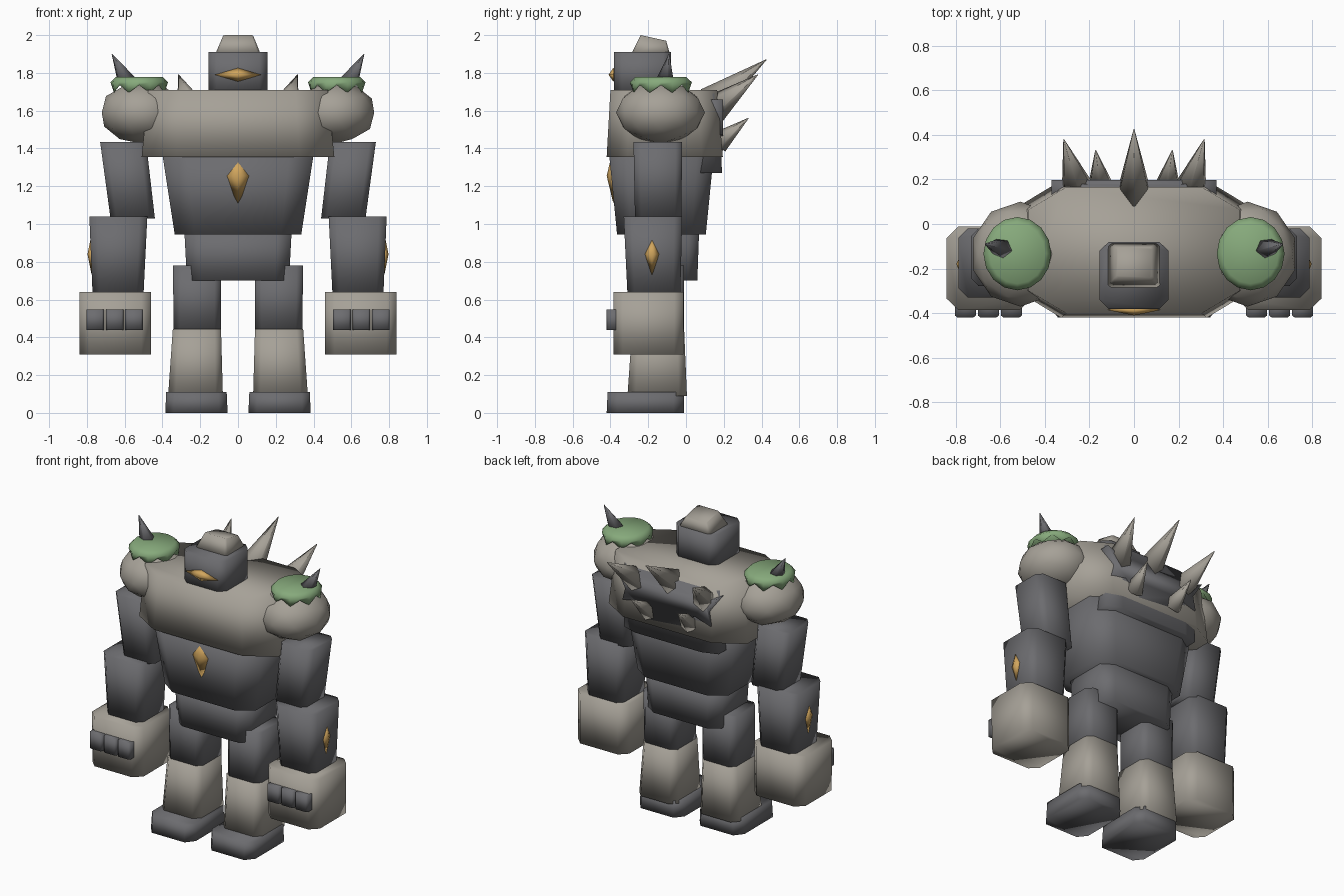
import bpy, bmesh, math
from mathutils import Vector, Matrix

old = bpy.data.objects.get("Cube")
if old:
    bpy.data.objects.remove(old, do_unlink=True)


def material(name, rgb):
    m = bpy.data.materials.new(name)
    m.use_nodes = True
    m.diffuse_color = (*rgb, 1)
    m.node_tree.nodes["Principled BSDF"].inputs["Base Color"].default_value = (*rgb, 1)
    return m


PALE = material("pale stone", (0.38, 0.355, 0.31))
DARK = material("dark stone", (0.15, 0.15, 0.16))
MOSS = material("moss green", (0.24, 0.40, 0.20))
GOLD = material("amber gold", (0.64, 0.38, 0.11))


def finish(name, bm, mat):
    bmesh.ops.recalc_face_normals(bm, faces=bm.faces)
    for f in bm.faces:
        f.smooth = True
    me = bpy.data.meshes.new(name)
    bm.to_mesh(me)
    bm.free()
    me.materials.append(mat)
    ob = bpy.data.objects.new(name, me)
    bpy.context.collection.objects.link(ob)
    return ob


def loft(name, rings, mat):
    """Skin equal-length rings of points and cap both ends."""
    bm = bmesh.new()
    loops = [[bm.verts.new(p) for p in ring] for ring in rings]
    n = len(loops[0])
    for a, b in zip(loops, loops[1:]):
        for i in range(n):
            j = (i + 1) % n
            bm.faces.new((a[i], a[j], b[j], b[i]))
    bm.faces.new(loops[0][::-1])
    bm.faces.new(loops[-1])
    return finish(name, bm, mat)


def octagon(z, x0, x1, y0, y1, c):
    """Rectangle at height z with its corners cut by the share c."""
    cx, cy, hx, hy = (x0 + x1) / 2, (y0 + y1) / 2, (x1 - x0) / 2, (y1 - y0) / 2
    k = 1 - c
    shape = ((1, -k), (1, k), (k, 1), (-k, 1), (-1, k), (-1, -k), (-k, -1), (k, -1))
    return [Vector((cx + hx * u, cy + hy * v, z)) for u, v in shape]


def block(name, low, high, mat, c=0.27, side=1):
    """Tapered stone block from two sections (z, x0, x1, y0, y1)."""
    rings = [octagon(*s, c) for s in (low, high)]
    return loft(name, [[(p.x * side, p.y, p.z) for p in r] for r in rings], mat)


def spike(name, base, tip, radius, mat, sides=6):
    base, tip = Vector(base), Vector(tip)
    axis = tip - base
    bm = bmesh.new()
    bmesh.ops.create_cone(bm, cap_ends=True, segments=sides, radius1=radius, radius2=0.002,
                          depth=axis.length)
    turn = axis.to_track_quat('Z', 'Y').to_matrix().to_4x4()
    bm.transform(Matrix.Translation((base + tip) / 2) @ turn)
    return finish(name, bm, mat)


def gem(name, centre, half):
    """Eight-sided diamond."""
    c, h = Vector(centre), Vector(half)
    bm = bmesh.new()
    x0, x1, y0, y1, z0, z1 = [bm.verts.new(c + s * h[a] * Vector([float(i == a) for i in range(3)]))
                              for a in range(3) for s in (-1, 1)]
    for x in (x0, x1):
        for y in (y0, y1):
            for z in (z0, z1):
                bm.faces.new((x, y, z))
    return finish(name, bm, GOLD)


# Trunk
block("pelvis", (0.70, -0.27, 0.27, -0.30, 0.06), (0.98, -0.285, 0.285, -0.31, 0.07), DARK)
block("abdomen", (0.945, -0.335, 0.335, -0.365, 0.105), (1.40, -0.405, 0.405, -0.41, 0.15), DARK, 0.32)
block("chest", (1.355, -0.51, 0.51, -0.42, 0.195), (1.71, -0.475, 0.475, -0.40, 0.165), PALE, 0.36)
gem("chest_gem", (0, -0.385, 1.255), (0.083, 0.035, 0.145))

# Craggy back slab
block("back_slab", (1.27, -0.35, 0.35, -0.05, 0.19), (1.69, -0.35, 0.35, -0.05, 0.18), DARK, 0.3)
crag = [(-0.37, 1.66), (-0.28, 1.62), (-0.2, 1.69), (0.2, 1.69), (0.29, 1.63), (0.37, 1.66),
        (0.31, 1.55), (0.33, 1.47), (0.22, 1.49), (0.12, 1.39), (-0.1, 1.41), (-0.2, 1.5),
        (-0.32, 1.46), (-0.3, 1.55)]
loft("back_crag", [[(x, y, z) for x, z in crag] for y in (0.1, 0.197)], DARK)

# Back spikes
spike("middle_back_spike", (0, 0.13, 1.645), (0, 0.425, 1.87), 0.085, PALE)
for s, side in ((1, "left"), (-1, "right")):
    spike(side + "_upper_back_spike", (s * 0.25, 0.15, 1.61), (s * 0.315, 0.38, 1.79), 0.08, PALE)
    spike(side + "_lower_back_spike", (s * 0.15, 0.17, 1.43), (s * 0.172, 0.33, 1.56), 0.06, PALE)

# Head
block("head", (1.69, -0.155, 0.155, -0.38, -0.08), (1.91, -0.155, 0.155, -0.38, -0.08), DARK)
gem("eye", (0, -0.385, 1.79), (0.122, 0.025, 0.036))
cap = octagon(1.985, -0.078, 0.08, -0.24, -0.105, 0.12)
for p in cap:
    p.z -= 0.22 * (p.y + 0.172)
loft("head_crown", [octagon(1.90, -0.12, 0.12, -0.29, -0.085, 0.12), cap], PALE)

for s, side in ((1, "left"), (-1, "right")):
    # Leg
    block(side + "_foot", (0, 0.055, 0.385, -0.42, -0.01), (0.11, 0.06, 0.38, -0.415, -0.012), DARK, side=s)
    block(side + "_shin", (0.09, 0.08, 0.37, -0.31, 0.005), (0.445, 0.09, 0.345, -0.285, -0.01), PALE, side=s)
    block(side + "_thigh", (0.43, 0.09, 0.34, -0.27, -0.012), (0.78, 0.09, 0.345, -0.27, -0.01), DARK, side=s)

    # Arm
    block(side + "_upper_arm", (1.03, 0.44, 0.675, -0.27, -0.025), (1.435, 0.487, 0.73, -0.278, -0.02),
          DARK, side=s)
    block(side + "_forearm", (0.63, 0.50, 0.77, -0.31, -0.03), (1.04, 0.48, 0.787, -0.33, -0.02), DARK, side=s)
    gem(side + "_forearm_gem", (s * 0.775, -0.18, 0.84), (0.022, 0.045, 0.11))
    block(side + "_fist", (0.31, 0.46, 0.838, -0.385, -0.012), (0.64, 0.46, 0.84, -0.385, -0.012), PALE, side=s)
    for i in range(3):
        x = 0.55 + 0.103 * i
        block(f"{side}_knuckle_{i + 1}", (0.44, x - 0.047, x + 0.047, -0.42, -0.34),
              (0.547, x - 0.047, x + 0.047, -0.42, -0.34), DARK, 0.25, s)

    # Shoulder boulder
    bm = bmesh.new()
    bmesh.ops.create_icosphere(bm, subdivisions=2, radius=1)
    bm.transform(Matrix.Translation((s * 0.51, -0.135, 1.59)) @ Matrix.Diagonal((0.222, 0.235, 0.165, 1)))
    finish(side + "_shoulder", bm, PALE)

    # Moss cap with a ragged lower edge
    def ring(radius, z, ragged=0):
        return [(s * 0.523 + radius * math.cos(i * math.pi / 8), -0.133 + radius * 1.08 * math.sin(i * math.pi / 8),
                 z - ragged * (i % 2)) for i in range(16)]
    loft(side + "_moss", [ring(0.145, 1.735, 0.04), ring(0.152, 1.75), ring(0.125, 1.778)], MOSS)
    spike(side + "_shoulder_spike", (s * 0.59, -0.11, 1.755), (s * 0.667, -0.09, 1.9), 0.05, DARK)
